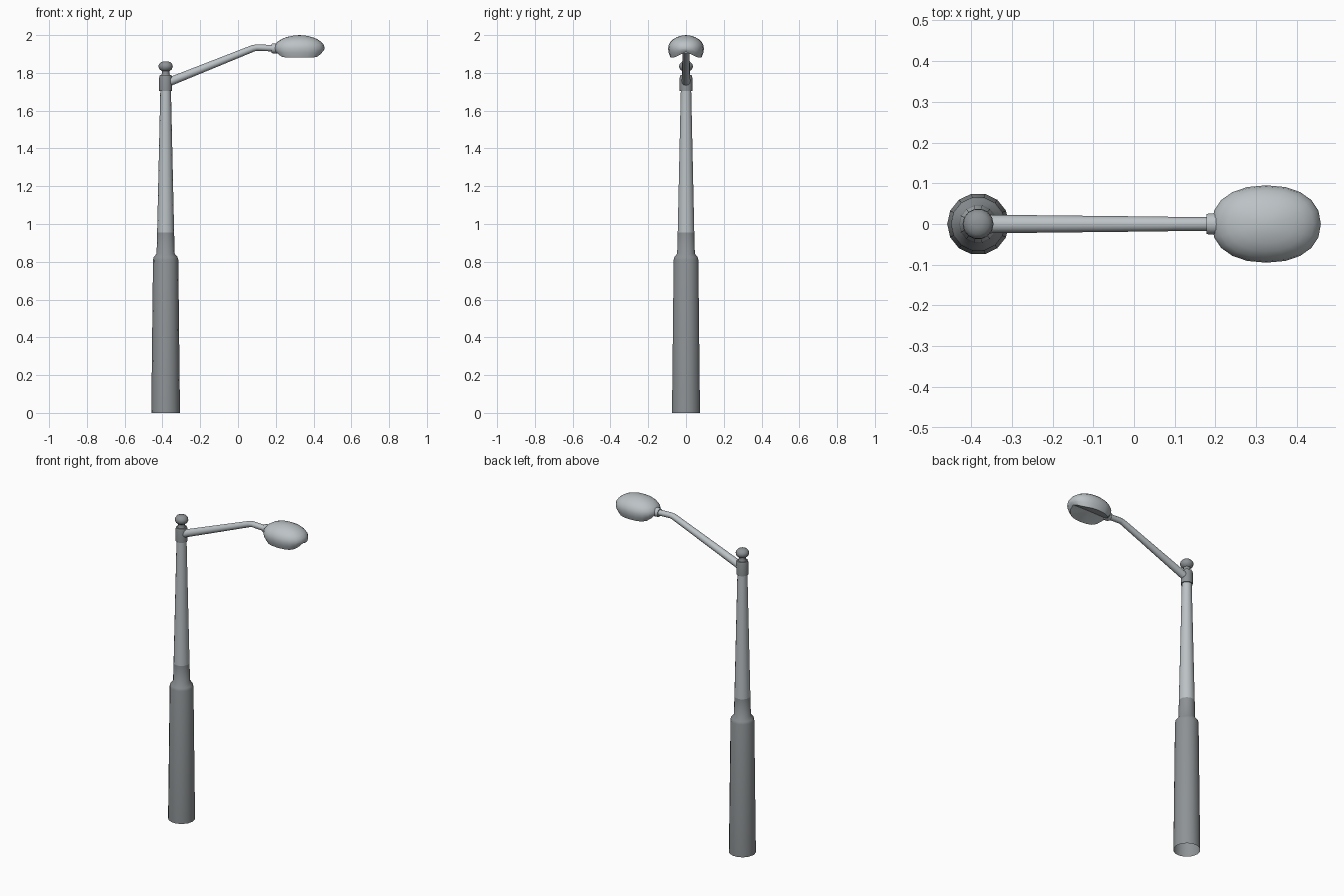
import bpy, bmesh, math
from mathutils import Vector

if "Cube" in bpy.data.objects:
    bpy.data.objects.remove(bpy.data.objects["Cube"])

PX = -0.383  # pole axis


def material(name, c):
    m = bpy.data.materials.new(name)
    m.diffuse_color = (*c, 1)
    m.use_nodes = True
    m.node_tree.nodes["Principled BSDF"].inputs["Base Color"].default_value = m.diffuse_color
    return m


light = material("light metal", (0.50, 0.54, 0.56))
dark = material("dark metal", (0.27, 0.29, 0.30))


def finish(name, bm, mat, angle=40):
    bmesh.ops.recalc_face_normals(bm, faces=bm.faces)
    me = bpy.data.meshes.new(name)
    bm.to_mesh(me)
    bm.free()
    me.materials.append(mat)
    ob = bpy.data.objects.new(name, me)
    bpy.context.collection.objects.link(ob)
    bpy.ops.object.select_all(action='DESELECT')
    ob.select_set(True)
    bpy.context.view_layer.objects.active = ob
    bpy.ops.object.shade_smooth_by_angle(angle=math.radians(angle))
    return ob


def bridge(bm, rings):
    for a, b in zip(rings, rings[1:]):
        n = len(a)
        for i in range(n):
            j = (i + 1) % n
            bm.faces.new((a[i], a[j], b[j], b[i]))


def lathe(name, profile, mat, n=14, cap_top=False, cap_bottom=False):
    """Spin (radius, z) points around the pole axis."""
    bm = bmesh.new()
    rings = [[bm.verts.new((PX + r * math.cos(2 * math.pi * i / n),
                            r * math.sin(2 * math.pi * i / n), z))
              for i in range(n)] for r, z in profile]
    bridge(bm, rings)
    if cap_top:
        bm.faces.new(rings[-1])
    if cap_bottom:
        bm.faces.new(rings[0])
    return finish(name, bm, mat)


def tube(name, path, mat, n=12):
    """Sweep a circle along (x, z, radius) points in the y = 0 plane."""
    bm = bmesh.new()
    rings = []
    for k, (x, z, r) in enumerate(path):
        a, b = path[max(k - 1, 0)], path[min(k + 1, len(path) - 1)]
        t = Vector((b[0] - a[0], 0, b[1] - a[1])).normalized()
        u = Vector((-t.z, 0, t.x))
        rings.append([bm.verts.new(Vector((x, 0, z))
                      + u * r * math.cos(2 * math.pi * i / n)
                      + Vector((0, 1, 0)) * r * math.sin(2 * math.pi * i / n))
                      for i in range(n)])
    bridge(bm, rings)
    bm.faces.new(rings[0])
    bm.faces.new(rings[-1])
    return finish(name, bm, mat)


# Pole: thick open-bottomed base, shoulder, dark sleeve, slim upper shaft
lathe("pole_base", [(0.076, 0), (0.067, 0.81), (0.063, 0.825), (0.048, 0.843),
                    (0.045, 0.955)], dark)
lathe("upper_pole", [(0.045, 0.955), (0.028, 1.72)], light)

# Collar at the arm joint and finial knob
lathe("collar", [(0.034, 1.705), (0.034, 1.775), (0.031, 1.788)], dark,
      cap_top=True, cap_bottom=True)
lathe("finial", [(0.024, 1.785), (0.019, 1.80), (0.020, 1.810), (0.032, 1.818),
                 (0.038, 1.832), (0.036, 1.844), (0.026, 1.856), (0.010, 1.861)],
      dark, cap_top=True)

# Bent arm and the socket that holds the lamp
tube("arm", [(-0.375, 1.748, 0.023), (0.08, 1.930, 0.018),
             (0.10, 1.934, 0.017), (0.22, 1.929, 0.017)], light)
tube("lamp_socket", [(0.178, 1.930, 0.024), (0.184, 1.930, 0.026),
                     (0.215, 1.929, 0.027)], light)

# Lamp head: domed shell whose rim hangs lower on the sides than at the ends
bm = bmesh.new()
N, CX, RX, RY, ZM = 20, 0.325, 0.134, 0.095, 1.930
rings = []


def outline(scale, i, dz, drop=0.0):
    a = 2 * math.pi * i / N
    c, s = math.cos(a), math.sin(a)
    sx = math.copysign(abs(c) ** 0.9, c)
    sy = math.copysign(abs(s) ** 0.9, s)
    return bm.verts.new((CX + RX * scale * sx, RY * scale * sy,
                         ZM + dz - drop * min(1, abs(s) * 1.4)))


for k in range(1, 7):
    a = math.radians(15 * k)
    rings.append([outline(math.sin(a), i, 0.069 * math.cos(a)) for i in range(N)])
rings.append([outline(0.97, i, -0.011, 0.012) for i in range(N)])
rings.append([outline(0.86, i, -0.020, 0.029) for i in range(N)])
bridge(bm, rings)
top = bm.verts.new((CX, 0, ZM + 0.070))
under = bm.verts.new((CX, 0, ZM - 0.018))  # raised centre of the underside
for i in range(N):
    j = (i + 1) % N
    bm.faces.new((top, rings[0][i], rings[0][j]))
    bm.faces.new((under, rings[-1][j], rings[-1][i]))
finish("lamp_head", bm, light)
